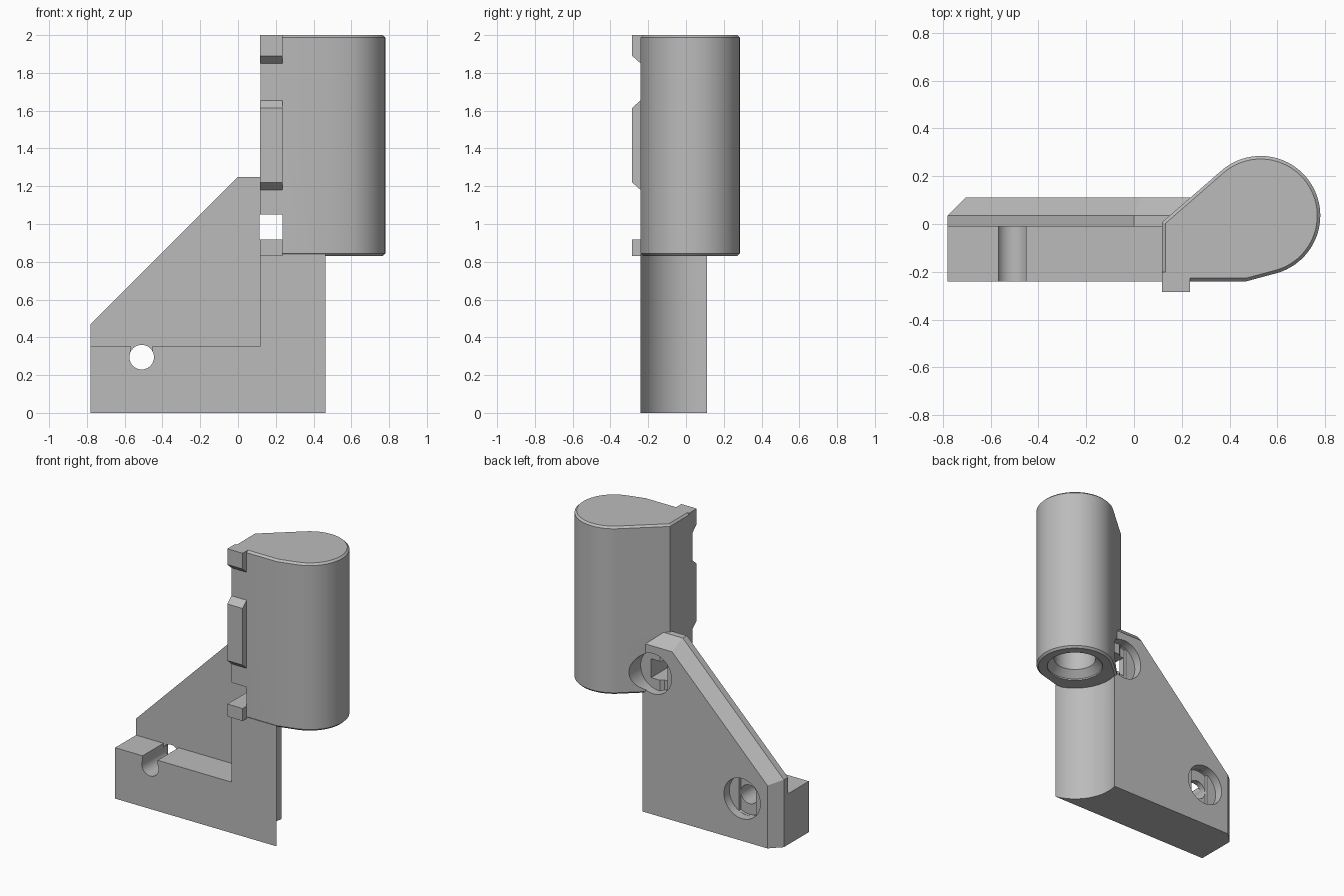
import bpy, bmesh, math
from mathutils import Vector

cube = bpy.data.objects.get("Cube")
if cube:
    bpy.data.objects.remove(cube, do_unlink=True)

grey = bpy.data.materials.new("plain grey")
grey.use_nodes = True
GREY = (0.5, 0.5, 0.5, 1)
grey.diffuse_color = GREY
grey.node_tree.nodes["Principled BSDF"].inputs["Base Color"].default_value = GREY


def finish(name, bm):
    bmesh.ops.recalc_face_normals(bm, faces=bm.faces)
    mesh = bpy.data.meshes.new(name)
    bm.to_mesh(mesh)
    bm.free()
    mesh.materials.append(grey)
    ob = bpy.data.objects.new(name, mesh)
    bpy.context.collection.objects.link(ob)
    return ob


def loft(name, place, *sections):
    """Skin matching outlines; each section is (outline, depth)."""
    bm = bmesh.new()
    rings = [[bm.verts.new(place(u, v, d)) for u, v in pts] for pts, d in sections]
    for a, b in zip(rings, rings[1:]):
        for i in range(len(a)):
            j = (i + 1) % len(a)
            bm.faces.new((a[i], a[j], b[j], b[i]))
    bm.faces.new(rings[0])
    bm.faces.new(rings[-1])
    return finish(name, bm)


def along_x(u, v, d):
    return Vector((d, u, v))


def along_y(u, v, d):
    return Vector((u, d, v))


def along_z(u, v, d):
    return Vector((u, v, d))


def circle(cx, cy, r, n=64):
    return [(cx + r * math.cos(2 * math.pi * i / n),
             cy + r * math.sin(2 * math.pi * i / n)) for i in range(n)]


def rect(x0, x1, y0, y1):
    return [(x0, y0), (x1, y0), (x1, y1), (x0, y1)]


def prism(name, place, pts, d0, d1):
    return loft(name, place, (pts, d0), (pts, d1))


def carve(ob, cutters):
    bpy.context.view_layer.objects.active = ob
    for c in cutters:
        mod = ob.modifiers.new("cut", 'BOOLEAN')
        mod.operation = 'DIFFERENCE'
        mod.solver = 'EXACT'
        mod.object = c
        bpy.ops.object.modifier_apply(modifier=mod.name)


FRONT, MID, BACK = -0.24, -0.01, 0.11
CX, CY = 0.53, 0.035        # axis of the rounded holder
BOT, TOP = 0.83, 2.0

# Back plate, chamfered on its outer edges
outer = [(-0.78, 0), (0.3, 0), (0.3, 1.25), (0, 1.25), (-0.78, 0.47)]
inner = [(-0.705, 0), (0.3, 0), (0.3, 1.175), (0.031, 1.175), (-0.705, 0.439)]
plate = loft("back_plate", along_y, (outer, MID), (outer, CY), (inner, BACK))

# L-shaped front frame
frame = prism("front_frame", along_y,
              [(-0.78, 0), (0.465, 0), (0.465, BOT + 0.01), (0.118, BOT + 0.01),
               (0.118, 0.355), (-0.78, 0.355)], FRONT, MID)

# Rounded holder with chamfered rims
arc = [math.radians(129 - 204 * i / 40) for i in range(41)]
outline = [(0.118, FRONT), (0.118, 0.008)]
outline += [(CX + 0.25 * math.cos(a), CY + 0.25 * math.sin(a)) for a in arc]
outline += [(0.47, FRONT)]
holder = prism("holder", along_z, outline, BOT, TOP)
bm = bmesh.new()
bm.from_mesh(holder.data)
rims = [e for e in bm.edges if abs(e.verts[0].co.z - e.verts[1].co.z) < 1e-5]
bmesh.ops.bevel(bm, geom=rims, offset=0.013, segments=1, affect='EDGES')
bm.to_mesh(holder.data)
bm.free()

# Tabs on the front edge of the holder
tab_parts = []
TIP, ROOT = -0.285, -0.2
for name, z0, z1, low, high in (("upper_tab", 1.85, 2.0, 0.04, 0),
                                ("middle_tab", 1.18, 1.655, 0.04, 0.04),
                                ("lower_tab", 0.83, 0.917, 0, 0)):
    pts = [(ROOT, z0), (FRONT, z0), (TIP, z0 + low), (TIP, z1 - high), (FRONT, z1), (ROOT, z1)]
    tab_parts.append(prism(name, along_x, pts, 0.117, 0.235))

# Cutters: channel, bore, screw holes and their recesses
channel = prism("cut_channel", along_z, circle(CX, CY, 0.283, 128), -0.1, 2.2)
bore = loft("cut_bore", along_z, (circle(CX, CY, 0.18), BOT - 0.05), (circle(CX, CY, 0.18), BOT + 0.01),
            (circle(CX, CY, 0.135), BOT + 0.055), (circle(CX, CY, 0.135), 1.8))
HX, HZ = -0.51, 0.295       # lower hole
SX, SZ = 0.175, 0.983       # upper hole
round_hole = prism("cut_round_hole", along_y, circle(HX, HZ, 0.065), -0.5, 0.5)
slot = prism("cut_slot", along_y, rect(HX - 0.058, HX + 0.058, HZ + 0.02, 0.5), -0.5, MID)
square_hole = prism("cut_square_hole", along_y,
                    rect(SX - 0.06, SX + 0.06, SZ - 0.066, SZ + 0.066), -0.5, 0.5)
recesses, steps = [], []
for x, z in ((HX, HZ), (SX, SZ)):
    recesses.append(prism("cut_recess", along_y, circle(x, z, 0.14), 0.05, 0.5))
    strip = [p for p in circle(x, z, 0.139) if abs(p[0] - x) < 0.066]
    steps.append(prism("cut_step", along_y, strip, 0.03, 0.051))

carve(plate, [channel, round_hole, square_hole] + recesses + steps)
carve(frame, [channel, round_hole, slot])
carve(holder, [bore, square_hole, recesses[1]])

for c in [channel, bore, round_hole, slot, square_hole] + recesses + steps:
    bpy.data.objects.remove(c, do_unlink=True)

# Smooth round walls, keep edges crisp
bpy.ops.object.select_all(action='DESELECT')
for ob in [plate, frame, holder] + tab_parts:
    ob.select_set(True)
bpy.context.view_layer.objects.active = holder
bpy.ops.object.shade_smooth_by_angle(angle=math.radians(25))
